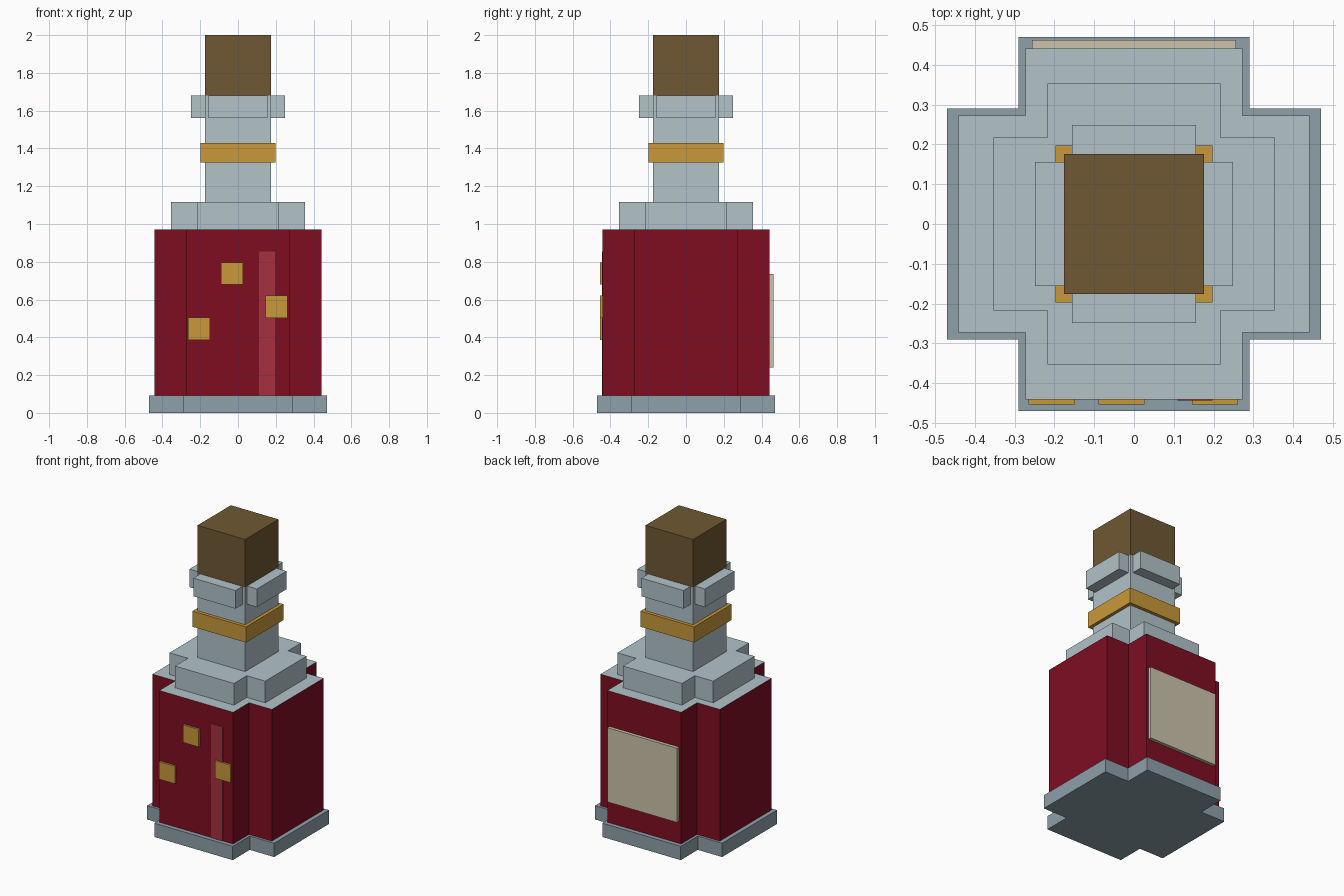
import bpy
import bmesh

cube = bpy.data.objects.get("Cube")
if cube:
    bpy.data.objects.remove(cube, do_unlink=True)


def linear(c):
    c /= 255
    return c / 12.92 if c <= 0.04045 else ((c + 0.055) / 1.055) ** 2.4


def material(name, *rgb):
    mat = bpy.data.materials.new(name)
    colour = [linear(c) for c in rgb] + [1]
    mat.use_nodes = True
    mat.diffuse_color = colour
    mat.node_tree.nodes["Principled BSDF"].inputs["Base Color"].default_value = colour
    return mat


glass = material("pale glass", 178, 195, 201)
slate = material("slate glass", 142, 160, 170)
red = material("deep red", 126, 13, 33)
shine = material("light red", 165, 48, 62)
gold = material("gold", 202, 153, 58)
cork = material("cork brown", 112, 88, 51)
paper = material("paper", 205, 195, 172)


def prism(name, outline, bottom, top, side_mat, top_mat=None):
    """Extrude a flat outline upward; the top may have its own colour."""
    bm = bmesh.new()
    base = bm.faces.new([bm.verts.new((x, y, bottom)) for x, y in outline])
    ext = bmesh.ops.extrude_face_region(bm, geom=[base], use_keep_orig=True)
    for v in ext["geom"]:
        if isinstance(v, bmesh.types.BMVert):
            v.co.z = top
    bmesh.ops.recalc_face_normals(bm, faces=bm.faces)
    mesh = bpy.data.meshes.new(name)
    mesh.materials.append(side_mat)
    if top_mat:
        mesh.materials.append(top_mat)
        for f in bm.faces:
            f.material_index = int(f.normal.z > 0.5)
    bm.to_mesh(mesh)
    bm.free()
    obj = bpy.data.objects.new(name, mesh)
    bpy.context.collection.objects.link(obj)
    return obj


def box(name, x0, x1, y0, y1, z0, z1, mat):
    return prism(name, [(x0, y0), (x1, y0), (x1, y1), (x0, y1)], z0, z1, mat)


def square(name, r, z0, z1, mat):
    return box(name, -r, r, -r, r, z0, z1, mat)


def cross(name, reach, half, z0, z1, mat, top_mat=None):
    # One corner notch, turned a quarter at a time
    outline = []
    x_axis, y_axis = (1, 0), (0, 1)
    for _ in range(4):
        for a, b in ((reach, half), (half, half), (half, reach)):
            outline.append((a * x_axis[0] + b * y_axis[0], a * x_axis[1] + b * y_axis[1]))
        x_axis, y_axis = y_axis, (-x_axis[0], -x_axis[1])
    return prism(name, outline, z0, z1, mat, top_mat)


# Bottle
cross("base", 0.47, 0.29, 0, 0.092, slate)
cross("body", 0.441, 0.273, 0.092, 0.972, red, glass)
cross("shoulder", 0.354, 0.218, 0.972, 1.117, glass)
square("neck", 0.176, 1.117, 1.68, glass)
square("neck_band", 0.198, 1.325, 1.43, gold)
cross("lip", 0.249, 0.156, 1.56, 1.681, glass)
square("stopper", 0.176, 1.681, 2, cork)

# Front details
box("shine_stripe", 0.11, 0.197, -0.444, -0.44, 0.092, 0.855, shine)
for i, (x, z) in enumerate([(-0.207, 0.445), (-0.031, 0.738), (0.204, 0.562)]):
    box(f"gold_fleck_{i + 1}", x - 0.058, x + 0.058, -0.454, -0.44,
        z - 0.059, z + 0.059, gold)

# Back label
box("back_label", -0.257, 0.257, 0.44, 0.463, 0.24, 0.736, paper)
